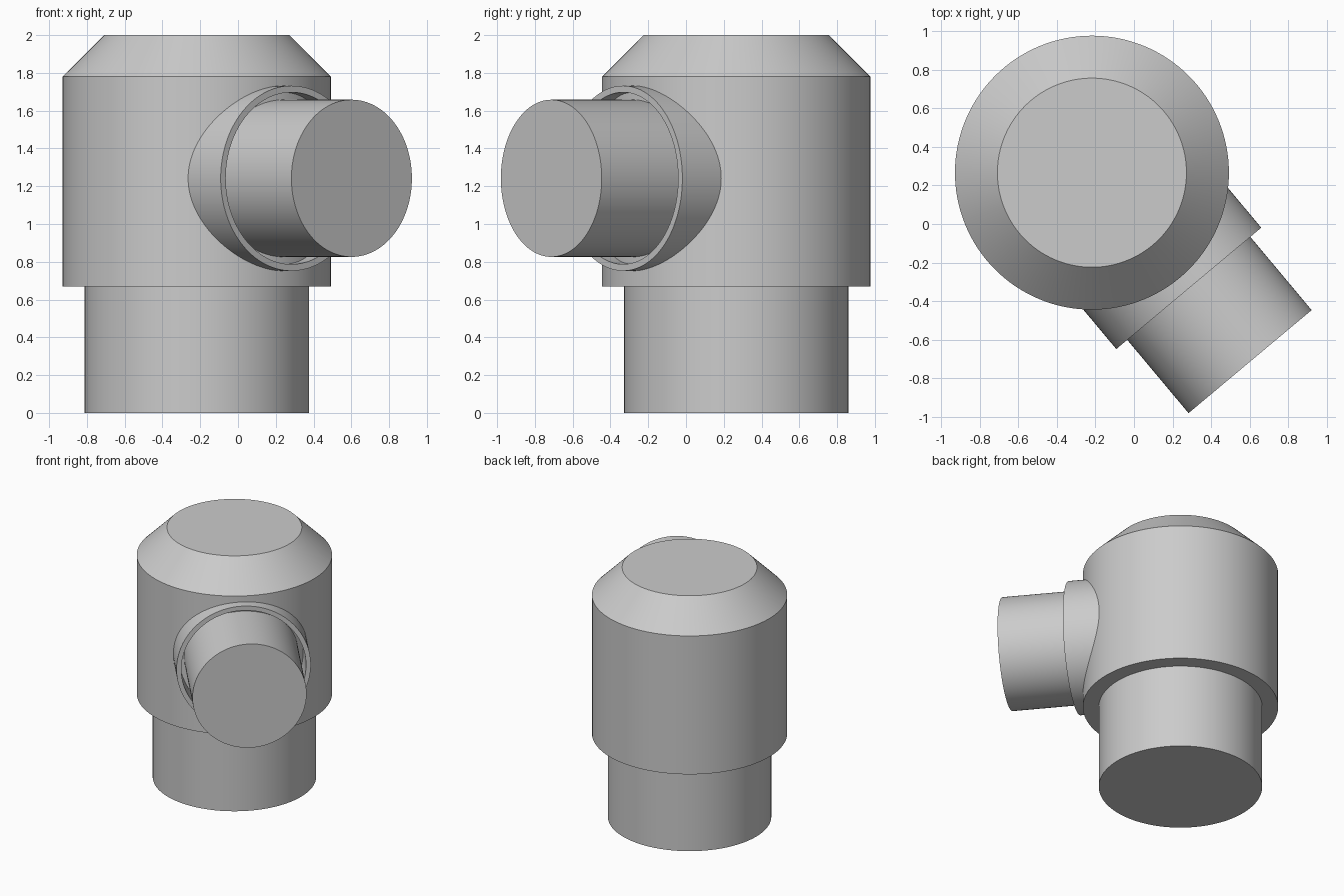
import bpy
import bmesh
import math
from mathutils import Matrix, Vector

default = bpy.data.objects.get("Cube")
if default:
    bpy.data.objects.remove(default, do_unlink=True)

SEGMENTS = 128
grey = bpy.data.materials.new("plain grey")
grey.use_nodes = True
colour = (0.6, 0.6, 0.6, 1)
grey.diffuse_color = colour
grey.node_tree.nodes["Principled BSDF"].inputs["Base Color"].default_value = colour


def lathe(name, profile, matrix):
    """Spin a closed (radius, height) profile about the local z axis."""
    bm = bmesh.new()
    verts = [bm.verts.new((r, 0, h)) for r, h in profile]
    edges = [bm.edges.new((a, b)) for a, b in zip(verts, verts[1:] + verts[:1])
             if a.co.x > 0 or b.co.x > 0]
    bmesh.ops.spin(bm, geom=verts + edges, cent=(0, 0, 0), axis=(0, 0, 1),
                   angle=math.tau, steps=SEGMENTS, use_duplicate=False)
    bmesh.ops.remove_doubles(bm, verts=bm.verts, dist=1e-5)
    bmesh.ops.recalc_face_normals(bm, faces=bm.faces)
    mesh = bpy.data.meshes.new(name)
    bm.to_mesh(mesh)
    bm.free()
    mesh.materials.append(grey)
    obj = bpy.data.objects.new(name, mesh)
    bpy.context.collection.objects.link(obj)
    obj.matrix_world = matrix
    bpy.ops.object.select_all(action="DESELECT")
    obj.select_set(True)
    bpy.context.view_layer.objects.active = obj
    bpy.ops.object.shade_smooth_by_angle(angle=math.radians(30))
    return obj


# Upright housing: lower pipe, wider barrel and chamfered top
axis = Vector((-0.218, 0.266, 0))
lathe("housing", [(0, 0), (0.594, 0), (0.594, 0.67), (0.71, 0.67),
                  (0.71, 1.78), (0.49, 2), (0, 2)], Matrix.Translation(axis))

# Side branch, pointing level out of the barrel
outward = Vector((0.642, -0.767, 0))
branch = (Matrix.Translation(axis + Vector((0, 0, 1.242)))
          @ outward.to_track_quat("Z", "Y").to_matrix().to_4x4())

# Hollow collar with a narrow gap around the branch pipe
lathe("collar", [(0.455, 0.45), (0.49, 0.45), (0.49, 0.782), (0.455, 0.782)], branch)
lathe("branch_pipe", [(0, 0.4), (0.416, 0.4), (0.416, 1.277), (0, 1.277)], branch)
